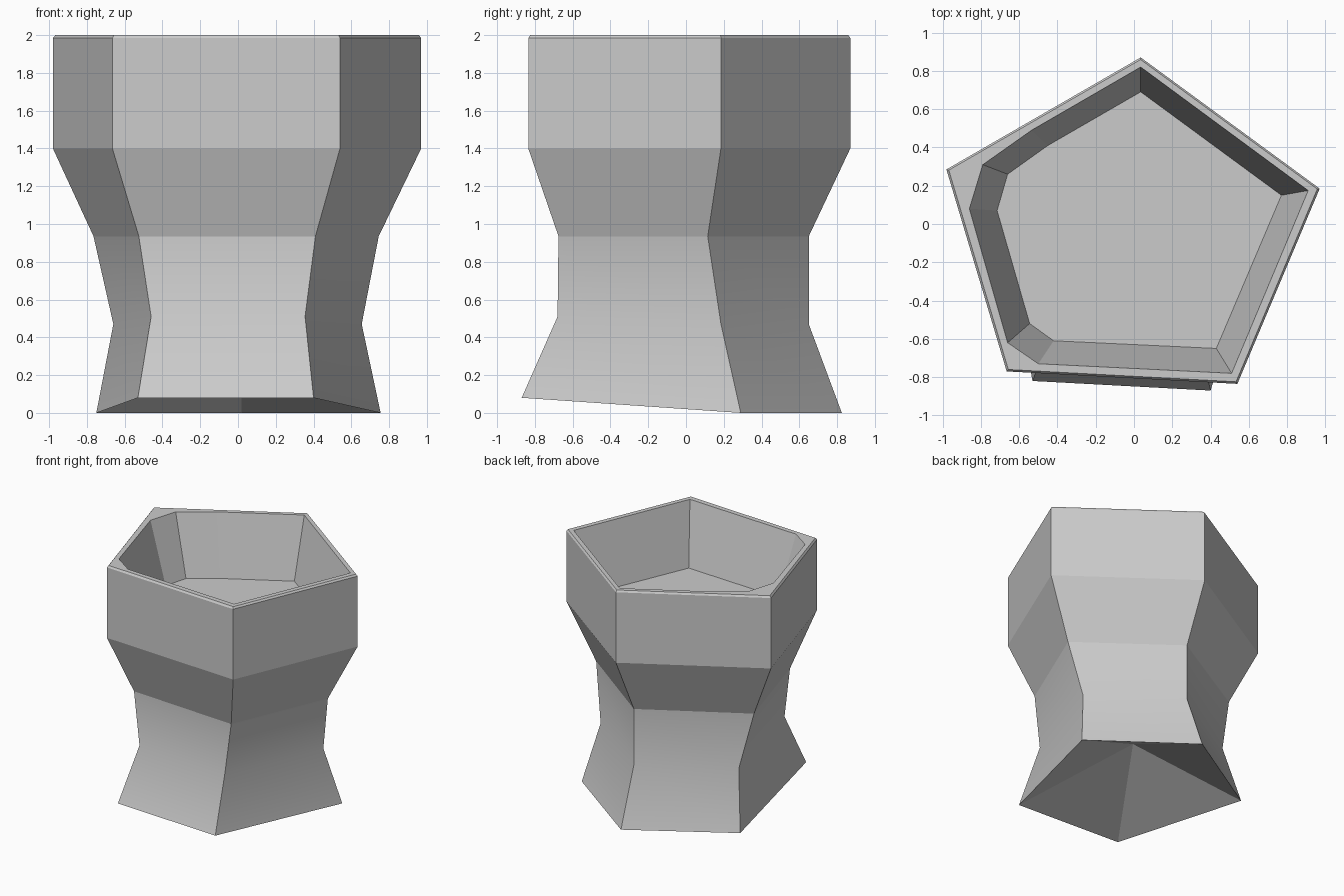
import bpy, bmesh

if "Cube" in bpy.data.objects:
    bpy.data.objects.remove(bpy.data.objects["Cube"])

# Five corners per ring, order: back, right, front right, front left, left
foot = [(.02, .825, 0), (.755, .29, 0), (.40, -.87, .08), (-.53, -.82, .08), (-.75, .36, 0)]
neck = [(.024, .65, .47), (.655, .185, .47), (.355, -.68, .51), (-.46, -.636, .51), (-.66, .25, .47)]
waist = [(.024, .65), (.745, .115), (.41, -.675), (-.525, -.615), (-.765, .2)]
outer = [(.035, .87), (.97, .185), (.54, -.835), (-.665, -.77), (-.98, .285)]
# Irregular eight-sided bowl opening and floor
opening = [(.035, .82), (.91, .175), (.51, -.78), (-.50, -.73), (-.66, -.62),
           (-.86, .08), (-.79, .31), (-.535, .49)]
floor = [(.035, .69), (.77, .15), (.43, -.65), (-.42, -.61), (-.545, -.52),
         (-.715, .07), (-.66, .26), (-.45, .41)]

bm = bmesh.new()


def at(points, z, s=1.0):
    return [(x * s, y * s, z) for x, y in points]


def ring(points):
    return [bm.verts.new(p) for p in points]


def band(a, b, smooth=False):
    n = len(a)
    for i in range(n):
        j = (i + 1) % n
        f = bm.faces.new((a[i], a[j], b[j], b[i]))
        f.smooth = smooth
        bm.edges.get((a[i], b[i])).smooth = False


def loop_edges(r):
    return [bm.edges.get((r[i - 1], r[i])) for i in range(len(r))]


# Outer walls, from foot to chamfered rim
rings = [ring(p) for p in (foot, neck, at(waist, .935), at(outer, 1.4),
                           at(outer, 1.985), at(outer, 2, .987))]
for i in range(5):
    band(rings[i], rings[i + 1], smooth=i < 2)

# Hollow underside rising to a point
apex = bm.verts.new((.01, 0, .37))
for i in range(5):
    bm.faces.new((rings[0][i - 1], rings[0][i], apex))

# Bowl walls and floor
top, bottom = ring(at(opening, 2)), ring(at(floor, 1.5))
band(top, bottom)
bm.faces.new(bottom)

# Flat rim between outer edge and opening
bmesh.ops.triangle_fill(bm, use_beauty=True, use_dissolve=False,
                        edges=loop_edges(rings[-1]) + loop_edges(top))

bmesh.ops.recalc_face_normals(bm, faces=bm.faces[:])
mesh = bpy.data.meshes.new("pedestal_bowl")
bm.to_mesh(mesh)
bm.free()
bpy.context.collection.objects.link(bpy.data.objects.new("pedestal_bowl", mesh))
